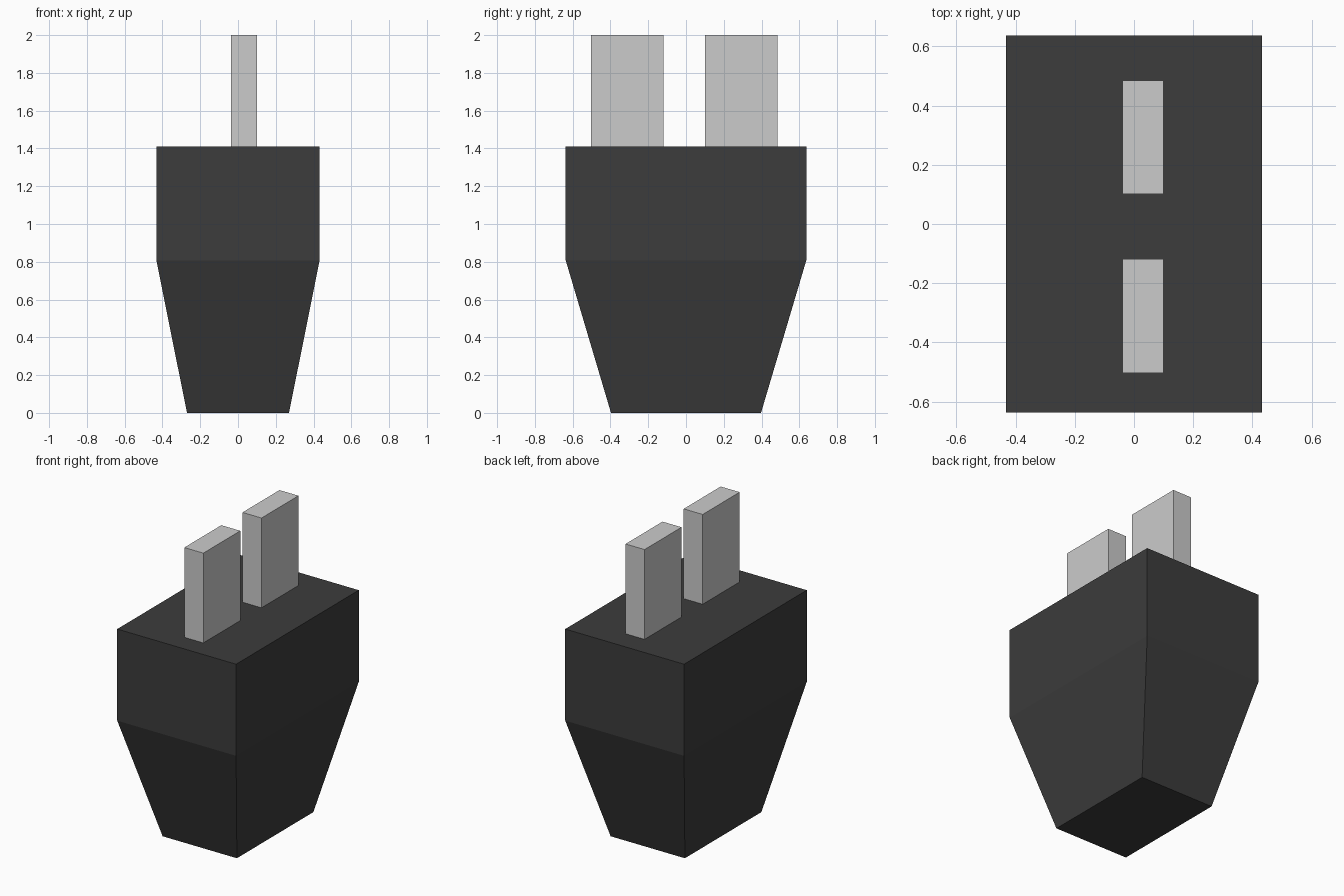
import bpy, bmesh

if "Cube" in bpy.data.objects:
    bpy.data.objects.remove(bpy.data.objects["Cube"])

dark = bpy.data.materials.new("dark_plastic")
dark.diffuse_color = (0.045, 0.045, 0.045, 1)
dark.use_nodes = True
dark.node_tree.nodes["Principled BSDF"].inputs["Base Color"].default_value = dark.diffuse_color


def loft(name, sections, mat=None):
    """Stack rectangles (x0, x1, y0, y1, z) into a closed flat-faced solid."""
    bm = bmesh.new()
    rings = [[bm.verts.new((x, y, z)) for x, y in ((a, c), (b, c), (b, d), (a, d))]
             for a, b, c, d, z in sections]
    for lo, hi in zip(rings, rings[1:]):
        for i in range(4):
            j = (i + 1) % 4
            bm.faces.new((lo[i], lo[j], hi[j], hi[i]))
    bm.faces.new(rings[0][::-1])
    bm.faces.new(rings[-1])
    mesh = bpy.data.meshes.new(name)
    bm.to_mesh(mesh)
    bm.free()
    obj = bpy.data.objects.new(name, mesh)
    bpy.context.collection.objects.link(obj)
    if mat:
        mesh.materials.append(mat)
    return obj


# Plug housing: tapered grip below a straight block
loft("plug_housing", [(-hx, hx, -hy, hy, z) for hx, hy, z in
                      ((0.27, 0.397, 0), (0.432, 0.637, 0.808), (0.432, 0.637, 1.41))], dark)

# Two flat contact blades, slightly off centre
for name, y0, y1 in (("front_blade", -0.503, -0.119), ("back_blade", 0.101, 0.485)):
    loft(name, [(-0.038, 0.1, y0, y1, z) for z in (1.405, 2.0)])
